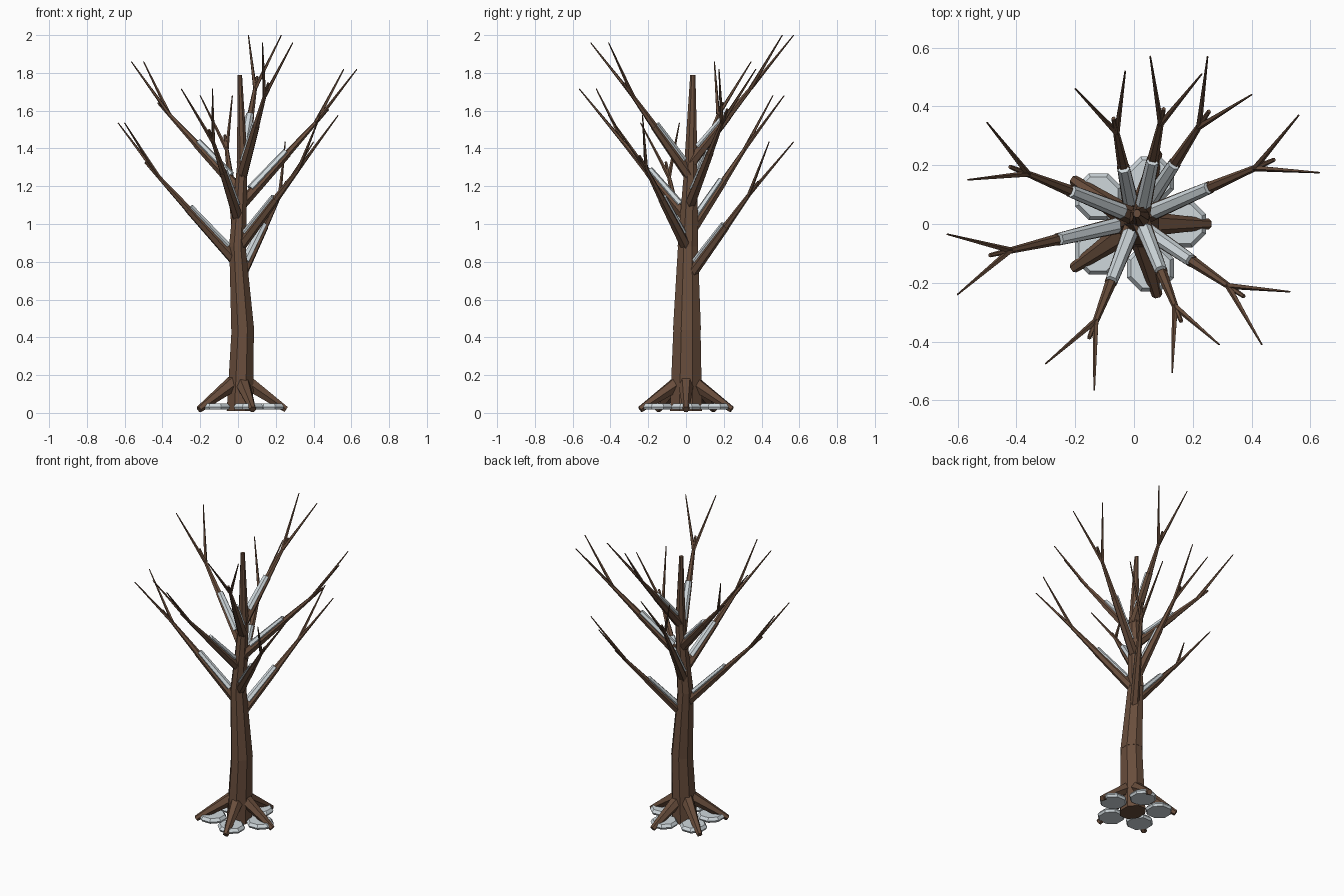
import bpy, bmesh, math
from mathutils import Vector

if "Cube" in bpy.data.objects:
    bpy.data.objects.remove(bpy.data.objects["Cube"])


def material(name, color):
    m = bpy.data.materials.new(name)
    m.diffuse_color = color
    m.use_nodes = True
    m.node_tree.nodes["Principled BSDF"].inputs["Base Color"].default_value = m.diffuse_color
    return m


BARK = material("bark", (0.14, 0.075, 0.045, 1))
SNOW = material("snow", (0.62, 0.68, 0.71, 1))


def finish(name, bm, mat):
    bmesh.ops.recalc_face_normals(bm, faces=bm.faces)
    me = bpy.data.meshes.new(name)
    bm.to_mesh(me)
    bm.free()
    me.materials.append(mat)
    ob = bpy.data.objects.new(name, me)
    bpy.context.collection.objects.link(ob)
    return ob


def limb(bm, path, radii, sides, side_scale=1.0, flat=1.0, phase=0.0, level=False):
    """Tapered faceted tube along a path; level keeps the rings horizontal."""
    axis = (path[-1] - path[0]).normalized()
    if level:
        u, v = Vector((1, 0, 0)), Vector((0, 1, 0))
    else:
        u = axis.cross(Vector((0, 0, 1))).normalized()
        v = u.cross(axis)
    rings = []
    for p, r in zip(path, radii):
        rings.append([bm.verts.new(
            p + u * (r * side_scale * math.cos(phase + math.tau * i / sides))
            + v * (r * flat * math.sin(phase + math.tau * i / sides)))
            for i in range(sides)])
    for a, b in zip(rings, rings[1:]):
        for i in range(sides):
            j = (i + 1) % sides
            bm.faces.new((a[i], a[j], b[j], b[i]))
    bm.faces.new(rings[0])
    bm.faces.new(rings[-1])


# Trunk: four stacked tapering sections
trunk_pts = [Vector(p) for p in ((0.01, 0, 0.01), (0.025, 0.005, 0.44), (-0.003, 0.01, 0.88),
                                 (0.023, 0.026, 1.32), (0.01, 0.036, 1.79))]
trunk_r = [0.09, 0.078, 0.057, 0.036, 0.015]
bm = bmesh.new()
for k in range(4):
    limb(bm, trunk_pts[k:k + 2], (trunk_r[k] + 0.002, trunk_r[k + 1]), 8,
         side_scale=0.82, phase=math.pi / 8, level=True)
finish("trunk", bm, BARK)


def trunk_at(z):
    k = min(3, max(0, int(z / 0.44)))
    a, b = trunk_pts[k], trunk_pts[k + 1]
    return a.lerp(b, (z - a.z) / (b.z - a.z))


# Roots with ground snow patches
for k in range(5):
    a = math.tau * k / 5
    d = Vector((math.cos(a), math.sin(a), 0))
    bm = bmesh.new()
    limb(bm, [d * 0.04 + Vector((0.01, 0, 0.16)), d * 0.255 + Vector((0, 0, 0.018))],
         (0.042, 0.018), 6)
    finish(f"root_{k + 1}", bm, BARK)
    bm = bmesh.new()
    c = d * 0.158 + Vector((0.007, 0, 0))
    limb(bm, [c + Vector((0, 0, z)) for z in (0.018, 0.032, 0.05)],
         (0.078, 0.086, 0.072), 8, phase=math.pi / 8, level=True)
    finish(f"ground_snow_{k + 1}", bm, SNOW)

# Branches, lowest first: fork xy, two twig tips xy, tip height
branches = [
    ((0.22, 0.33), (0.25, 0.57), (0.40, 0.44), 1.435),
    ((-0.42, -0.09), (-0.635, -0.035), (-0.60, -0.24), 1.535),
    ((0.32, -0.21), (0.53, -0.23), (0.435, -0.41), 1.575),
    ((-0.06, 0.31), (-0.03, 0.52), (-0.20, 0.46), 1.68),
    ((-0.13, -0.33), (-0.30, -0.475), (-0.135, -0.565), 1.715),
    ((0.41, 0.19), (0.56, 0.37), (0.63, 0.175), 1.82),
    ((-0.36, 0.17), (-0.50, 0.345), (-0.565, 0.15), 1.86),
    ((0.14, -0.28), (0.13, -0.505), (0.29, -0.41), 1.96),
    ((0.09, 0.34), (0.055, 0.57), (0.23, 0.51), 2.0),
]
for k, (fork, t1, t2, top) in enumerate(branches):
    start = trunk_at(0.71 + 0.077 * k)
    fork = Vector((*fork, top - 0.285))
    mid = start.lerp(fork, 0.63)
    stub = fork + (fork - mid) * 0.45
    bm = bmesh.new()
    limb(bm, [start, mid], (0.031, 0.021), 6)
    limb(bm, [mid, stub], (0.019, 0.007), 6)
    for tip in (t1, t2):
        limb(bm, [fork, Vector((*tip, top))], (0.011, 0.003), 5)
    finish(f"branch_{k + 1}", bm, BARK)
    # Snow lying along the upper side of the thick part
    axis = (mid - start).normalized()
    up = axis.cross(Vector((0, 0, 1))).normalized().cross(axis)
    bm = bmesh.new()
    limb(bm, [start.lerp(mid, 0.28) + up * 0.022, mid + up * 0.017],
         (0.026, 0.021), 6, flat=0.75)
    finish(f"branch_snow_{k + 1}", bm, SNOW)
